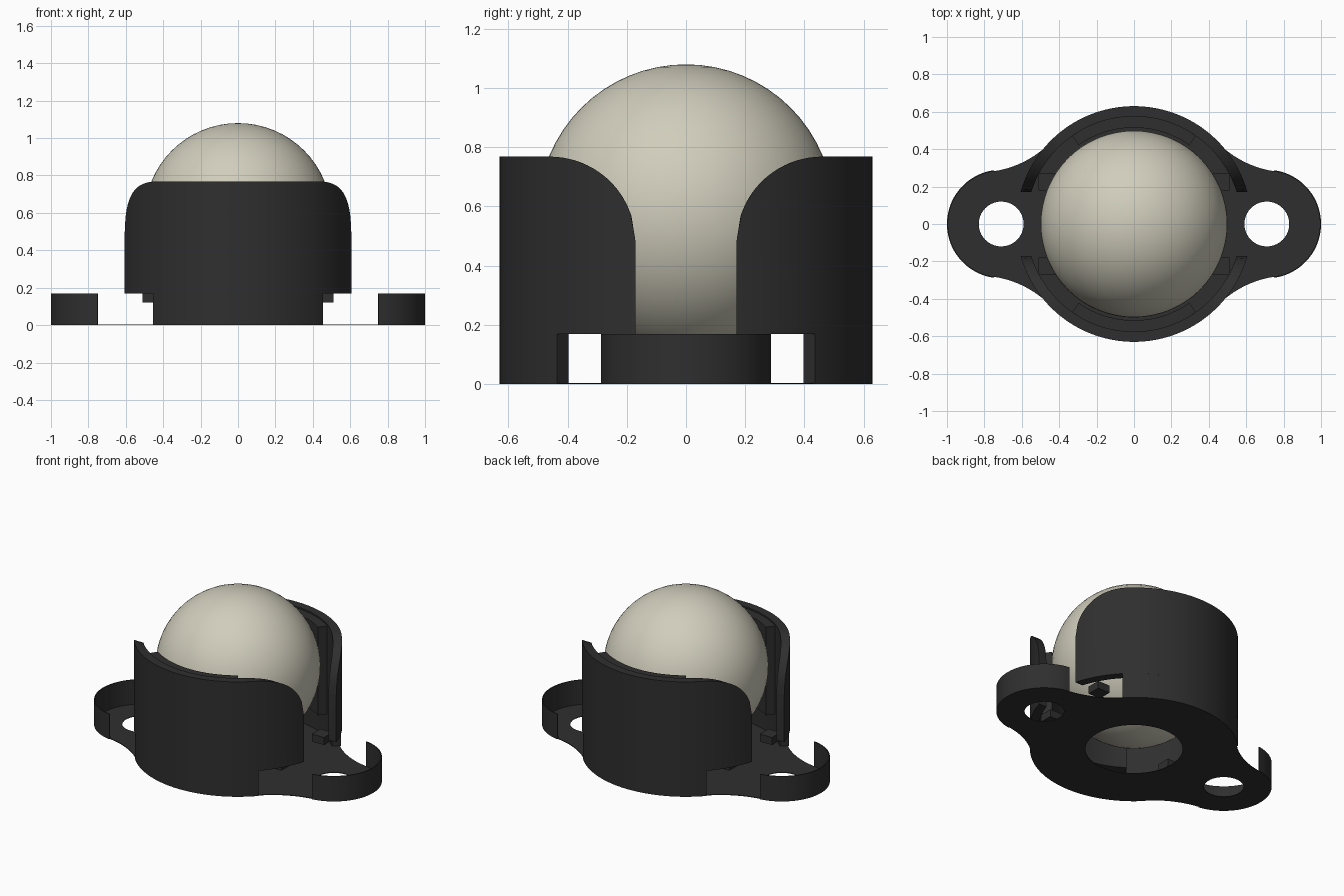
import bpy, bmesh, math
from math import sin, cos, pi, asin, acos, atan2, radians

cube = bpy.data.objects.get("Cube")
if cube:
    bpy.data.objects.remove(cube, do_unlink=True)


def material(name, rgb):
    m = bpy.data.materials.new(name)
    m.use_nodes = True
    m.diffuse_color = (*rgb, 1)
    m.node_tree.nodes["Principled BSDF"].inputs["Base Color"].default_value = (*rgb, 1)
    return m


BLACK = material("black plastic", (0.028, 0.028, 0.028))
CREAM = material("cream ball", (0.63, 0.61, 0.50))


def finish(ob, mat, angle=35):
    ob.data.materials.clear()
    ob.data.materials.append(mat)
    bpy.ops.object.select_all(action='DESELECT')
    ob.select_set(True)
    bpy.context.view_layer.objects.active = ob
    bpy.ops.object.shade_smooth_by_angle(angle=radians(angle))


def arc(cx, cy, r, a0, a1, n):
    return [(cx + r * cos(a0 + (a1 - a0) * i / n),
             cy + r * sin(a0 + (a1 - a0) * i / n)) for i in range(n + 1)]


def curved_wall(name, rings, z0, top, n=64):
    """Solid arc wall; rings = [(radius, start, end)] inner then outer."""
    cx = 0 if len(rings) == 2 else rings[2]
    bm = bmesh.new()
    sections = []
    for i in range(n + 1):
        pts = []
        for r, a0, a1 in rings[:2]:
            a = a0 + (a1 - a0) * i / n
            x, y = r * cos(a), r * sin(a)
            pts.append([bm.verts.new((cx + x, y, z)) for z in (z0, top(y))])
        (ib, it), (ob_, ot) = pts
        sections.append((ib, ob_, ot, it))
    for a, b in zip(sections, sections[1:]):
        for k in range(4):
            j = (k + 1) % 4
            bm.faces.new((a[k], a[j], b[j], b[k]))
    bm.faces.new(sections[0])
    bm.faces.new(sections[-1])
    bmesh.ops.recalc_face_normals(bm, faces=bm.faces)
    me = bpy.data.meshes.new(name)
    bm.to_mesh(me)
    bm.free()
    ob = bpy.data.objects.new(name, me)
    bpy.context.collection.objects.link(ob)
    finish(ob, BLACK)
    return ob


# Dimensions
R_OUT, R_IN, R_CLAW = 0.63, 0.575, 0.515
EAR_X, EAR_R, HOLE_R = 0.71, 0.285, 0.12
STEP, TOP = 0.168, 0.768
SLOT, CUT_R = 0.17, 0.29

# Base plate: round centre blended into two ears by concave fillets
fx, fy, fr = 0.83, 0.816, 0.54
body_a = atan2(fy, fx)
ear_a = atan2(fy, fx - EAR_X)
quarter = arc(EAR_X, 0, EAR_R, 0, ear_a, 20)
quarter += arc(fx, fy, fr, ear_a + 2 * pi - pi, body_a + pi, 16)[1:]
quarter += arc(0, 0, R_OUT, body_a, pi / 2, 20)[1:]
half = quarter + [(-x, y) for x, y in reversed(quarter[:-1])]
outline = half + [(x, -y) for x, y in reversed(half[1:-1])]
holes = [arc(0, 0, 0.295, 0, 2 * pi, 48)[:-1]]
holes += [arc(s * EAR_X, 0, HOLE_R, 0, 2 * pi, 40)[:-1] for s in (1, -1)]

curve = bpy.data.curves.new("base_plate", 'CURVE')
curve.dimensions = '2D'
curve.fill_mode = 'BOTH'
curve.extrude = 0.002
for loop in [outline] + holes:
    sp = curve.splines.new('POLY')
    sp.points.add(len(loop) - 1)
    for p, (x, y) in zip(sp.points, loop):
        p.co = (x, y, 0, 1)
    sp.use_cyclic_u = True
plate = bpy.data.objects.new("base_plate", curve)
plate.location.z = 0.002
bpy.context.collection.objects.link(plate)
bpy.ops.object.select_all(action='DESELECT')
plate.select_set(True)
bpy.context.view_layer.objects.active = plate
bpy.ops.object.convert(target='MESH')
finish(bpy.context.view_layer.objects.active, BLACK)

# Thin upright rims around the outer half of each ear
end = acos(0.04 / 0.29)
for side, s, mid in (("left", 1, 0), ("right", -1, pi)):
    curved_wall(side + "_ear_rim",
                [(0.284, mid - end, mid + end), (0.29, mid - end, mid + end), s * EAR_X],
                0, lambda y: STEP, 40)


# Side walls: rounded shoulders fall from the top edge to the side slots
def shoulder(y):
    d = min(max(SLOT + CUT_R - abs(y), 0), CUT_R)
    return TOP - CUT_R + math.sqrt(CUT_R ** 2 - d ** 2)


def span(r, a, mid):
    return (r, mid - pi / 2 + a, mid + pi / 2 - a)


for side, mid in (("back", pi / 2), ("front", -pi / 2)):
    curved_wall(side + "_wall",
                [span(r, asin(SLOT / r), mid) for r in (R_IN, R_OUT)],
                STEP, shoulder, 96)
    a = acos(0.455 / R_OUT)
    curved_wall(side + "_skirt", [span(R_IN, a, mid), span(R_OUT, a, mid)],
                0, lambda y: STEP, 48)
    # Inner claw that holds the ball
    a = acos(0.33 / R_IN)
    curved_wall(side + "_claw", [span(R_CLAW, a, mid), span(R_IN, a, mid)],
                STEP, lambda y: TOP - 0.01, 32)

# Small support tabs beneath the wall ends
for sx in (1, -1):
    for sy in (1, -1):
        bpy.ops.mesh.primitive_cube_add(size=1, location=(sx * 0.465, sy * 0.225, 0.145))
        tab = bpy.context.object
        tab.name = ("left" if sx > 0 else "right") + ("_back" if sy > 0 else "_front") + "_tab"
        tab.scale = (0.09, 0.09, 0.05)
        finish(tab, BLACK)

# Ball
bpy.ops.mesh.primitive_uv_sphere_add(segments=64, ring_count=32, radius=0.5,
                                     location=(0, 0, 0.58))
ball = bpy.context.object
ball.name = "ball"
finish(ball, CREAM, 60)
